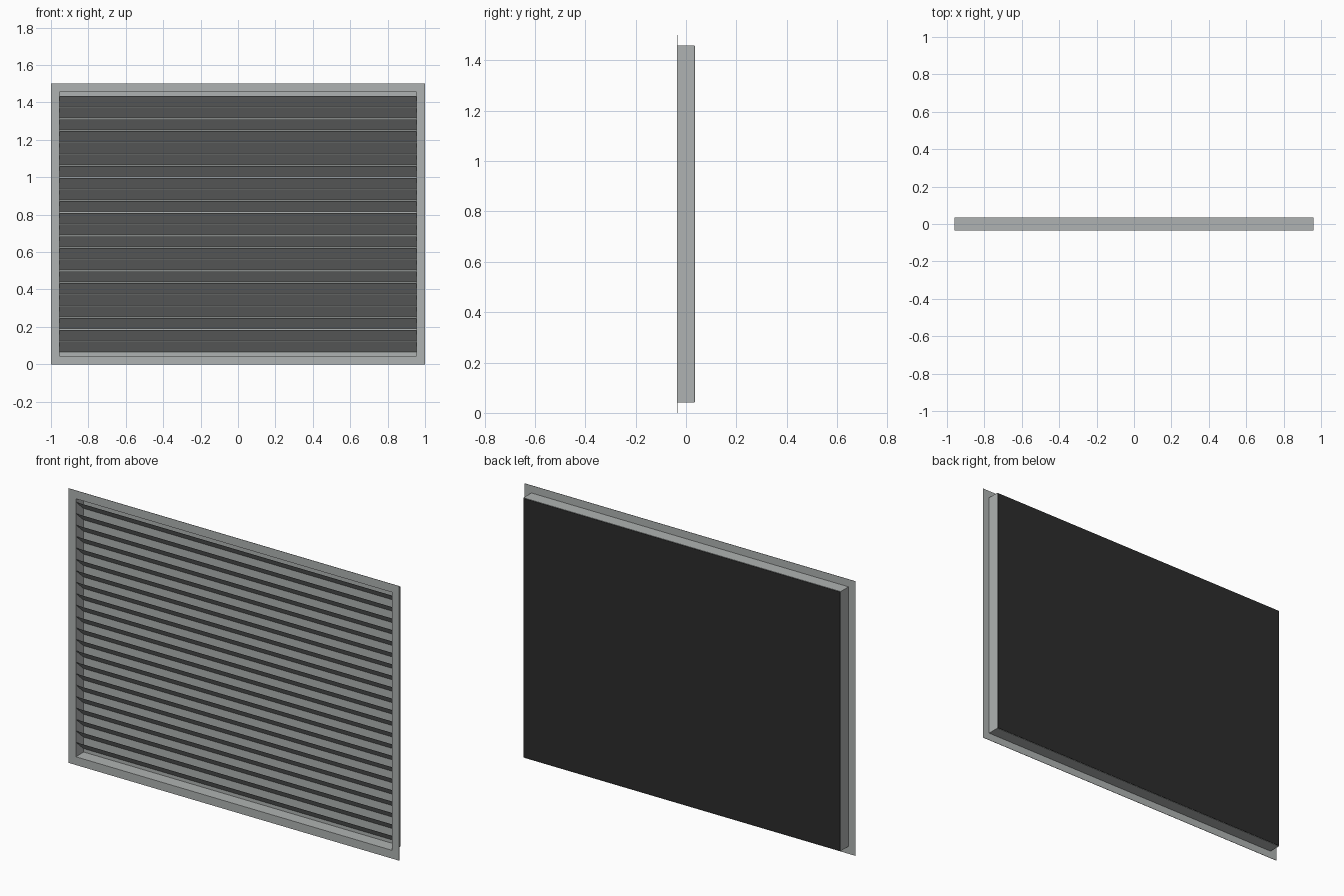
import bpy, bmesh

if "Cube" in bpy.data.objects:
    bpy.data.objects.remove(bpy.data.objects["Cube"])

def material(name, rgb):
    m = bpy.data.materials.new(name)
    m.diffuse_color = (*rgb, 1.0)
    m.use_nodes = True
    m.node_tree.nodes["Principled BSDF"].inputs["Base Color"].default_value = m.diffuse_color
    return m

grey = material("aluminium grey", (0.43, 0.45, 0.445))
black = material("backing black", (0.025, 0.025, 0.025))

W, H = 1.0, 1.5              # half width and height of the flange
IW, Z0, Z1 = 0.957, 0.043, 1.457   # casing
YF, YB = -0.036, 0.036
T = 0.002                    # sheet thickness

def make_object(name, bm, mat):
    bmesh.ops.recalc_face_normals(bm, faces=bm.faces)
    me = bpy.data.meshes.new(name)
    bm.to_mesh(me)
    bm.free()
    me.materials.append(mat)
    ob = bpy.data.objects.new(name, me)
    bpy.context.collection.objects.link(ob)
    return ob

def add_prism(bm, profile, x0, x1):
    """Extrude a closed (y, z) profile along x."""
    a = [bm.verts.new((x0, y, z)) for y, z in profile]
    b = [bm.verts.new((x1, y, z)) for y, z in profile]
    n = len(a)
    bm.faces.new(a)
    bm.faces.new(b[::-1])
    for i in range(n):
        j = (i + 1) % n
        bm.faces.new((a[i], b[i], b[j], a[j]))

def add_ring(bm, outer, inner, y0, y1):
    """Rectangular frame; each rectangle is (half width, z low, z high)."""
    def loop(r, y):
        w, lo, hi = r
        return [bm.verts.new((x, y, z)) for x, z in ((-w, lo), (w, lo), (w, hi), (-w, hi))]
    loops = [loop(outer, y0), loop(inner, y0), loop(inner, y1), loop(outer, y1)]
    for k in range(4):
        p, q = loops[k], loops[(k + 1) % 4]
        for i in range(4):
            j = (i + 1) % 4
            bm.faces.new((p[i], p[j], q[j], q[i]))

def panel(name, y0, y1, inset, mat):
    bm = bmesh.new()
    lo, hi = Z0 + inset, Z1 - inset
    add_prism(bm, [(y0, lo), (y1, lo), (y1, hi), (y0, hi)], -IW + inset, IW - inset)
    return make_object(name, bm, mat)

# Flat front flange
bm = bmesh.new()
add_ring(bm, (W, 0, H), (IW - T, Z0 + T, Z1 - T), YF, YF + T)
make_object("front_flange", bm, grey)

# Casing walls
bm = bmesh.new()
add_ring(bm, (IW + T, Z0 - T, Z1 + T), (IW - T, Z0 + T, Z1 - T), YF + T, YB - T)
make_object("casing", bm, grey)

# Grey sheet seen between the blades, black sheet on the back
panel("inner_panel", YB - 2 * T, YB - T, T, grey)
panel("back_panel", YB - T, YB, 0, black)

# Sloping blades, front edge high and rear edge low
bm = bmesh.new()
COUNT, PITCH, RISE = 22, 0.0625, 0.0565
start = H / 2 - ((COUNT - 1) * PITCH + RISE) / 2
for i in range(COUNT):
    z = start + i * PITCH
    yf, yb = YF + 0.003, YB - 0.005
    add_prism(bm, [(yf, z + RISE), (yf + T, z + RISE), (yb, z), (yb - T, z)],
              -IW + T, IW - T)
make_object("louvre_blades", bm, grey)
